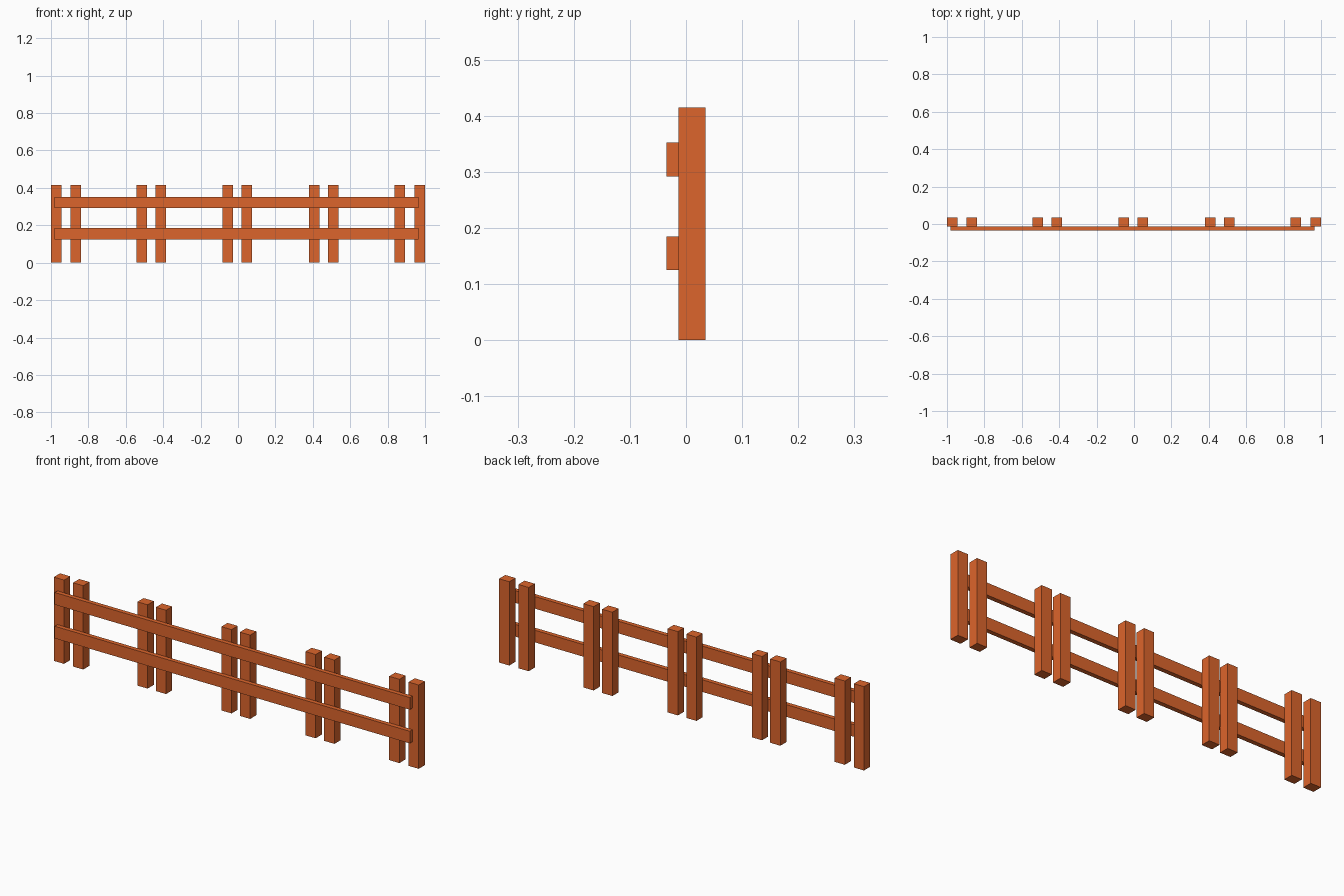
import bpy

if "Cube" in bpy.data.objects:
    bpy.data.objects.remove(bpy.data.objects["Cube"])

wood = bpy.data.materials.new("orange_wood")
wood.diffuse_color = (0.72, 0.13, 0.025, 1)
wood.use_nodes = True
wood.node_tree.nodes["Principled BSDF"].inputs["Base Color"].default_value = wood.diffuse_color


def box(name, x, y, z):
    """Box spanning the (min, max) range on each axis."""
    spans = (x, y, z)
    bpy.ops.mesh.primitive_cube_add(size=1, location=[(a + b) / 2 for a, b in spans])
    ob = bpy.context.object
    ob.name = name
    ob.scale = [b - a for a, b in spans]
    bpy.ops.object.transform_apply(location=False, rotation=False, scale=True)
    ob.data.materials.append(wood)


# Five pairs of upright posts
half = 0.028
post_x = [-0.972, -0.867, -0.514, -0.413, -0.054, 0.048, 0.407, 0.510, 0.866, 0.972]
for i, x in enumerate(post_x):
    box(f"post_{i + 1}", (x - half, x + half), (-0.0135, 0.035), (0, 0.415))

# Two horizontal rails on the front of the posts
for name, z in (("lower_rail", 0.125), ("upper_rail", 0.292)):
    box(name, (-0.98, 0.966), (-0.035, -0.013), (z, z + 0.06))
